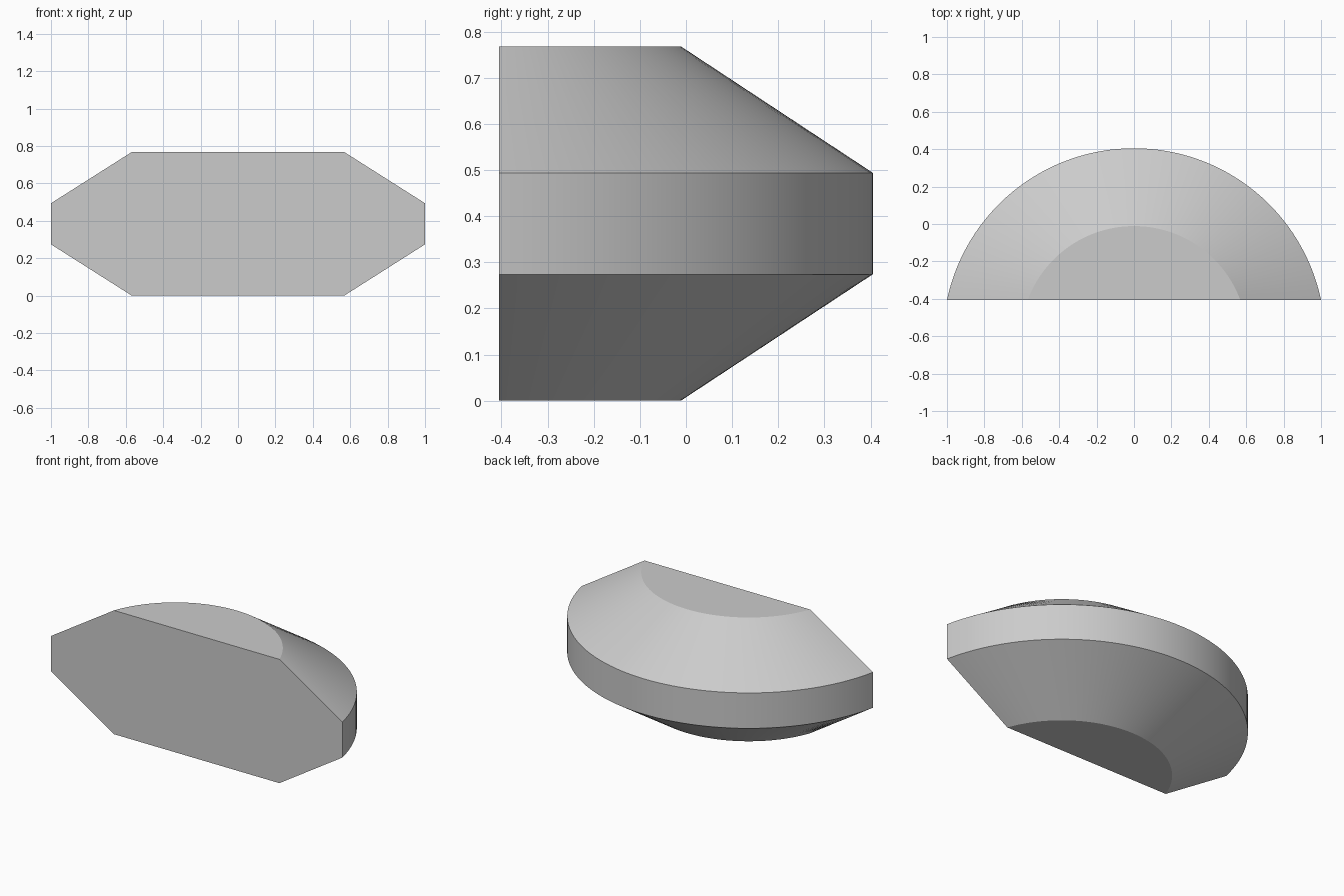
import bpy, bmesh, math

cube = bpy.data.objects.get("Cube")
if cube:
    bpy.data.objects.remove(cube, do_unlink=True)

FRONT_Y = -0.405     # flat front plane
AXIS_Y = -0.617      # shared axis of all arcs
OUTER, INNER = 1.022, 0.606
SEGMENTS = 64

grey = bpy.data.materials.new("light grey")
grey.use_nodes = True
grey.diffuse_color = (0.6, 0.6, 0.6, 1)
grey.node_tree.nodes["Principled BSDF"].inputs["Base Color"].default_value = (0.6, 0.6, 0.6, 1)


def arc(bm, radius, z):
    """Arc behind the front plane, from the left end to the right end."""
    start = math.asin((FRONT_Y - AXIS_Y) / radius)
    verts = []
    for i in range(SEGMENTS + 1):
        a = start + (math.pi - 2 * start) * i / SEGMENTS
        verts.append(bm.verts.new((radius * math.cos(a), AXIS_Y + radius * math.sin(a), z)))
    return verts


# Bevelled disc segment: stacked arcs joined by bands
bm = bmesh.new()
rings = [arc(bm, r, z) for r, z in
         ((INNER, 0), (OUTER, 0.274), (OUTER, 0.494), (INNER, 0.768))]
for low, high in zip(rings, rings[1:]):
    for i in range(SEGMENTS):
        bm.faces.new((low[i], low[i + 1], high[i + 1], high[i]))

# Flat top, bottom and front
bm.faces.new(rings[-1])
bm.faces.new(rings[0][::-1])
bm.faces.new([r[0] for r in rings] + [r[-1] for r in reversed(rings)])
bmesh.ops.recalc_face_normals(bm, faces=bm.faces)

mesh = bpy.data.meshes.new("bevelled_disc_segment")
bm.to_mesh(mesh)
bm.free()
mesh.materials.append(grey)
body = bpy.data.objects.new("bevelled_disc_segment", mesh)
bpy.context.collection.objects.link(body)

# Smooth curved bands, crisp edges
bpy.ops.object.select_all(action='DESELECT')
body.select_set(True)
bpy.context.view_layer.objects.active = body
bpy.ops.object.shade_smooth_by_angle(angle=math.radians(20))
